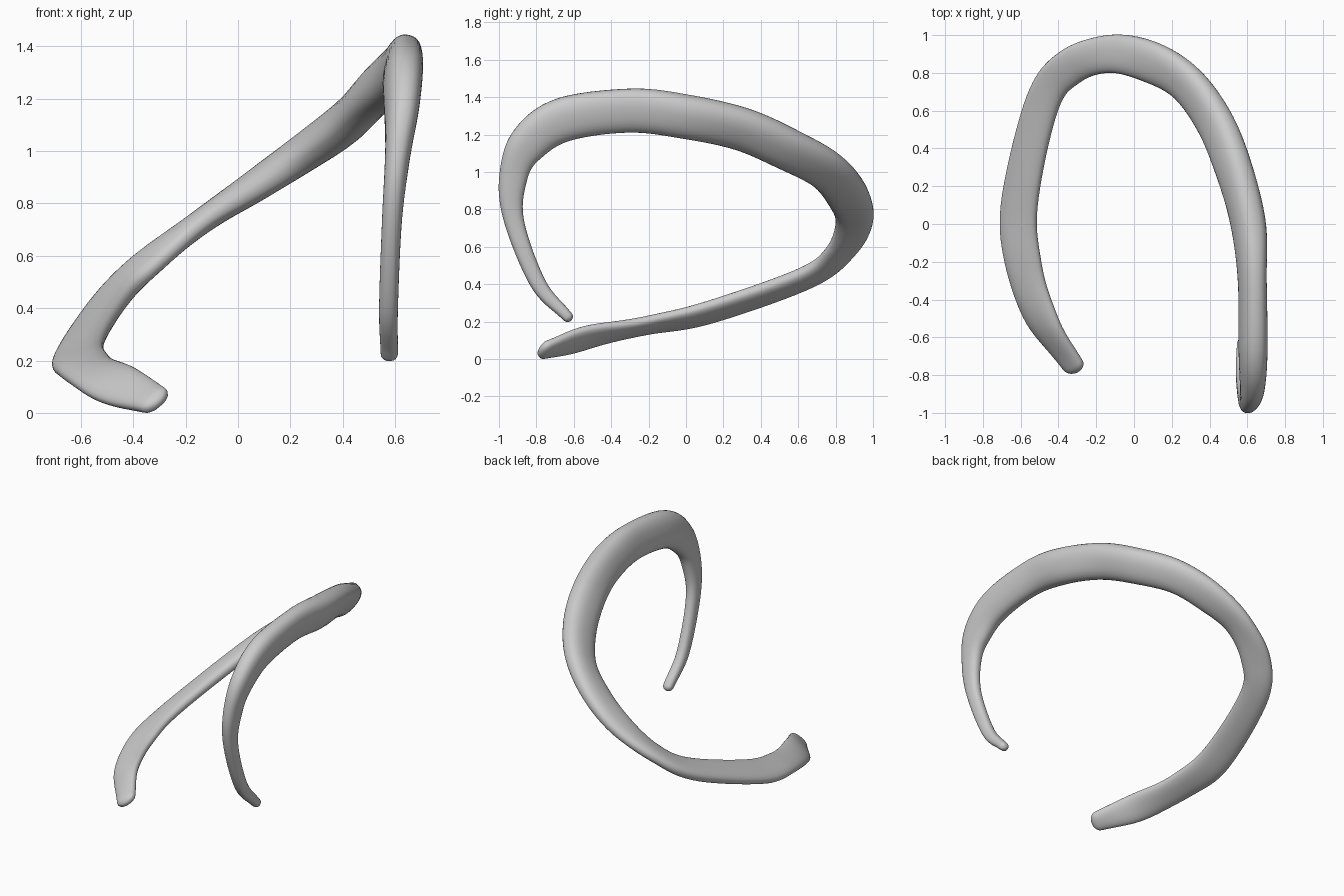
import bpy, bmesh, math
from mathutils import Vector

if "Cube" in bpy.data.objects:
    bpy.data.objects.remove(bpy.data.objects["Cube"])

# Stations along the band: centre, outward half-width vector, half-thickness
STATIONS = [
    (.578, -.635, .225, 0, -.025, -.015, .033),
    (.575, -.79, .40, 0, -.038, -.018, .036),
    (.588, -.918, .73, 0, -.052, -.008, .038),
    (.608, -.925, .96, 0, -.074, .01, .047),
    (.625, -.85, 1.14, .02, -.072, .072, .062),
    (.63, -.66, 1.275, .025, -.045, .107, .072),
    (.626, -.30, 1.325, .03, 0, .115, .07),
    (.605, 0, 1.292, .045, 0, .112, .083),
    (.525, .30, 1.225, .06, .03, .10, .08),
    (.42, .55, 1.115, .06, .05, .09, .075),
    (.27, .75, 1.005, .05, .07, .075, .066),
    (.08, .86, .875, .03, .10, .045, .058),
    (-.13, .90, .735, 0, .10, .01, .048),
    (-.34, .83, .575, -.055, .08, 0, .043),
    (-.485, .64, .43, -.08, .04, -.03, .045),
    (-.605, .12, .245, -.093, 0, -.045, .042),
    (-.588, -.20, .178, -.093, -.015, -.035, .038),
    (-.49, -.50, .118, -.085, .04, -.028, .037),
    (-.325, -.745, .048, -.058, .03, -.012, .032),
]
STEPS, SIDES = 10, 32


def catmull(a, b, c, d, t):
    return [0.5 * (2 * q + (r - p) * t + (2 * p - 5 * q + 4 * r - s) * t * t
                   + (3 * q - p - 3 * r + s) * t ** 3)
            for p, q, r, s in zip(a, b, c, d)]


def resample(pts):
    first = [2 * a - b for a, b in zip(pts[0], pts[1])]
    last = [2 * a - b for a, b in zip(pts[-1], pts[-2])]
    p = [first] + list(pts) + [last]
    out = [catmull(*p[i:i + 4], k / STEPS)
           for i in range(len(pts) - 1) for k in range(STEPS)]
    return out + [list(pts[-1])]


def signed_pow(v, e):
    return math.copysign(abs(v) ** e, v)


def ring(bm, centre, wide, thick):
    verts = []
    for i in range(SIDES):
        a = 2 * math.pi * i / SIDES
        verts.append(bm.verts.new(centre + wide * signed_pow(math.cos(a), .85)
                                  + thick * signed_pow(math.sin(a), .85)))
    return verts


# Frames along the path
samples = resample(STATIONS)
centres = [Vector(s[:3]) for s in samples]
frames = []
for i, s in enumerate(samples):
    tan = (centres[min(i + 1, len(centres) - 1)] - centres[max(i - 1, 0)]).normalized()
    w = Vector(s[3:6])
    size = w.length
    w = (w - tan * w.dot(tan)).normalized() * size
    frames.append((centres[i], w, tan.cross(w).normalized() * s[6], tan))


def cap_frames(frame, sign):
    c, w, t, tan = frame
    reach = (w.length + t.length) * .5
    return [(c + tan * sign * reach * math.sin(a), w * math.cos(a), t * math.cos(a), tan)
            for a in (math.radians(d) for d in (18, 36, 54, 70, 82))]


# Rounded ends are added before and after the band
frames = cap_frames(frames[0], -1)[::-1] + frames + cap_frames(frames[-1], 1)

bm = bmesh.new()
rings = [ring(bm, *f[:3]) for f in frames]
for a, b in zip(rings, rings[1:]):
    for i in range(SIDES):
        j = (i + 1) % SIDES
        bm.faces.new((a[i], a[j], b[j], b[i]))
bm.faces.new(rings[0][::-1])
bm.faces.new(rings[-1])
bmesh.ops.recalc_face_normals(bm, faces=bm.faces)

# Rest the band on the ground
low = min(v.co.z for v in bm.verts)
bmesh.ops.translate(bm, verts=bm.verts, vec=(0, 0, -low))

mesh = bpy.data.meshes.new("curved_band")
bm.to_mesh(mesh)
bm.free()
for p in mesh.polygons:
    p.use_smooth = True
band = bpy.data.objects.new("curved_band", mesh)
bpy.context.collection.objects.link(band)
